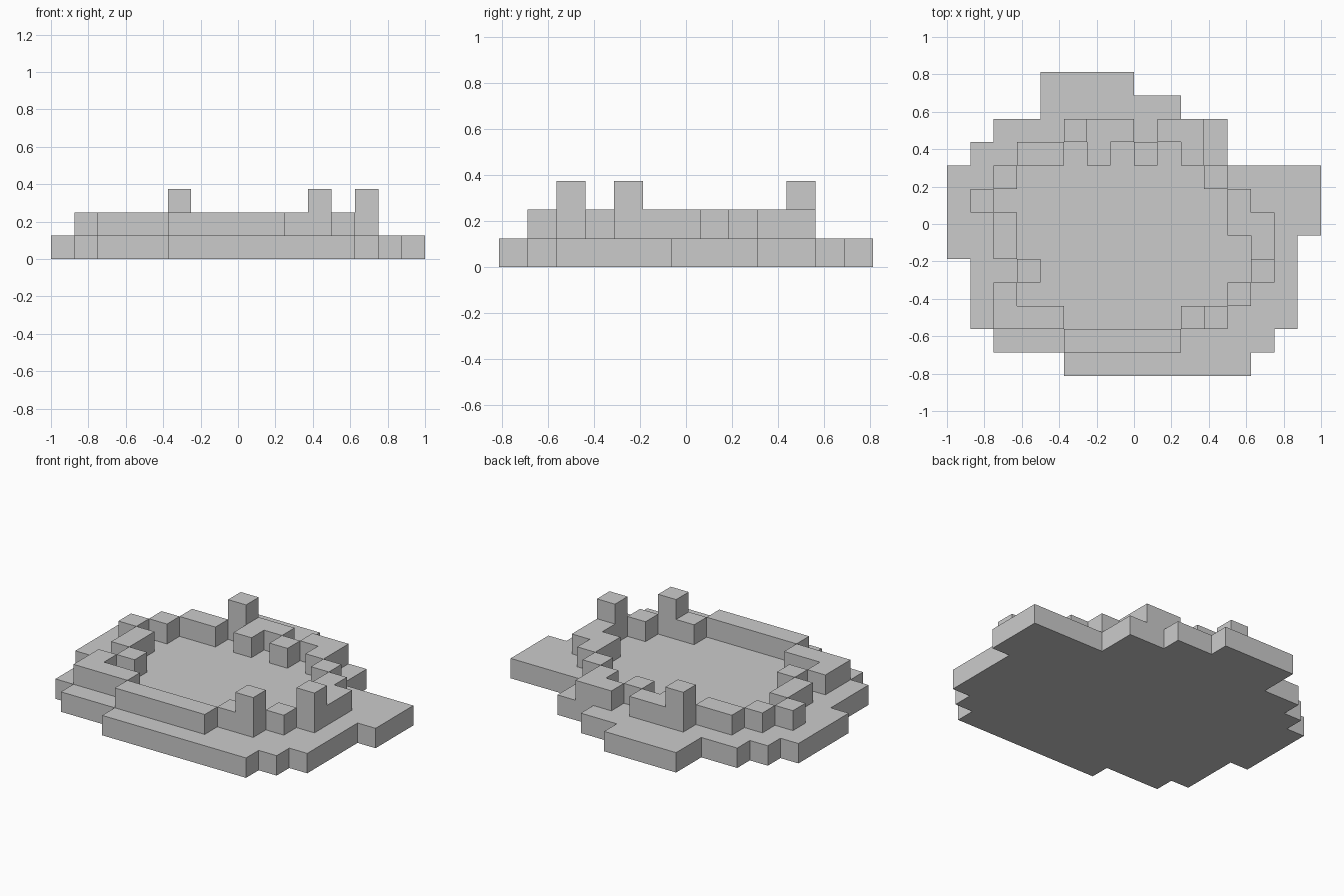
import bpy, bmesh
from mathutils import Vector

if "Cube" in bpy.data.objects:
    bpy.data.objects.remove(bpy.data.objects["Cube"])

U = 0.125                       # edge of one block
NX, NY = 16, 13                 # grid size in blocks

# Each layer: row number (front to back) -> list of (first, end) column runs
BASE = {0: [(5, 13)], 1: [(2, 14)], 2: [(1, 15)], 3: [(1, 15)], 4: [(1, 15)],
        5: [(0, 15)], 6: [(0, 16)], 7: [(0, 16)], 8: [(0, 16)],
        9: [(1, 12)], 10: [(2, 12)], 11: [(4, 10)], 12: [(4, 8)]}
WALL = {1: [(5, 10)], 2: [(2, 5), (10, 12)], 3: [(2, 3), (12, 13)],
        4: [(3, 4), (13, 14)], 5: [(2, 3), (13, 14)],
        6: [(2, 3), (12, 14)], 7: [(1, 2), (12, 13)],
        8: [(2, 3), (11, 12)], 9: [(3, 5), (6, 7), (8, 9), (10, 11)],
        10: [(5, 8), (9, 11)]}
POSTS = {2: [(11, 12)], 4: [(13, 14)], 10: [(5, 6)]}


def blocks(rows, k):
    return {(i, j, k) for j, runs in rows.items() for a, b in runs for i in range(a, b)}


layers = {"ground_slab": blocks(BASE, 0),
          "ring_wall": blocks(WALL, 1),
          "wall_posts": blocks(POSTS, 2)}
filled = set().union(*layers.values())


def build(name, cells):
    """Make the outer skin of a set of blocks, leaving out buried faces."""
    bm = bmesh.new()
    for c in sorted(cells):
        centre = Vector(((c[0] + 0.5 - NX / 2) * U, (c[1] + 0.5 - NY / 2) * U, (c[2] + 0.5) * U))
        for axis in range(3):
            for sign in (-1, 1):
                n = Vector((0, 0, 0))
                n[axis] = sign
                if tuple(c[m] + int(n[m]) for m in range(3)) in filled:
                    continue
                s = Vector((0, 0, 0))
                s[(axis + 1) % 3] = 1
                t = n.cross(s)
                h = U / 2
                bm.faces.new([bm.verts.new(centre + h * (n + a * s + b * t))
                              for a, b in ((-1, -1), (1, -1), (1, 1), (-1, 1))])
    bmesh.ops.remove_doubles(bm, verts=bm.verts, dist=0.001)
    mesh = bpy.data.meshes.new(name)
    bm.to_mesh(mesh)
    bm.free()
    bpy.context.collection.objects.link(bpy.data.objects.new(name, mesh))


# Ground slab, broken ring of blocks on it, three taller posts
for name, cells in layers.items():
    build(name, cells)
